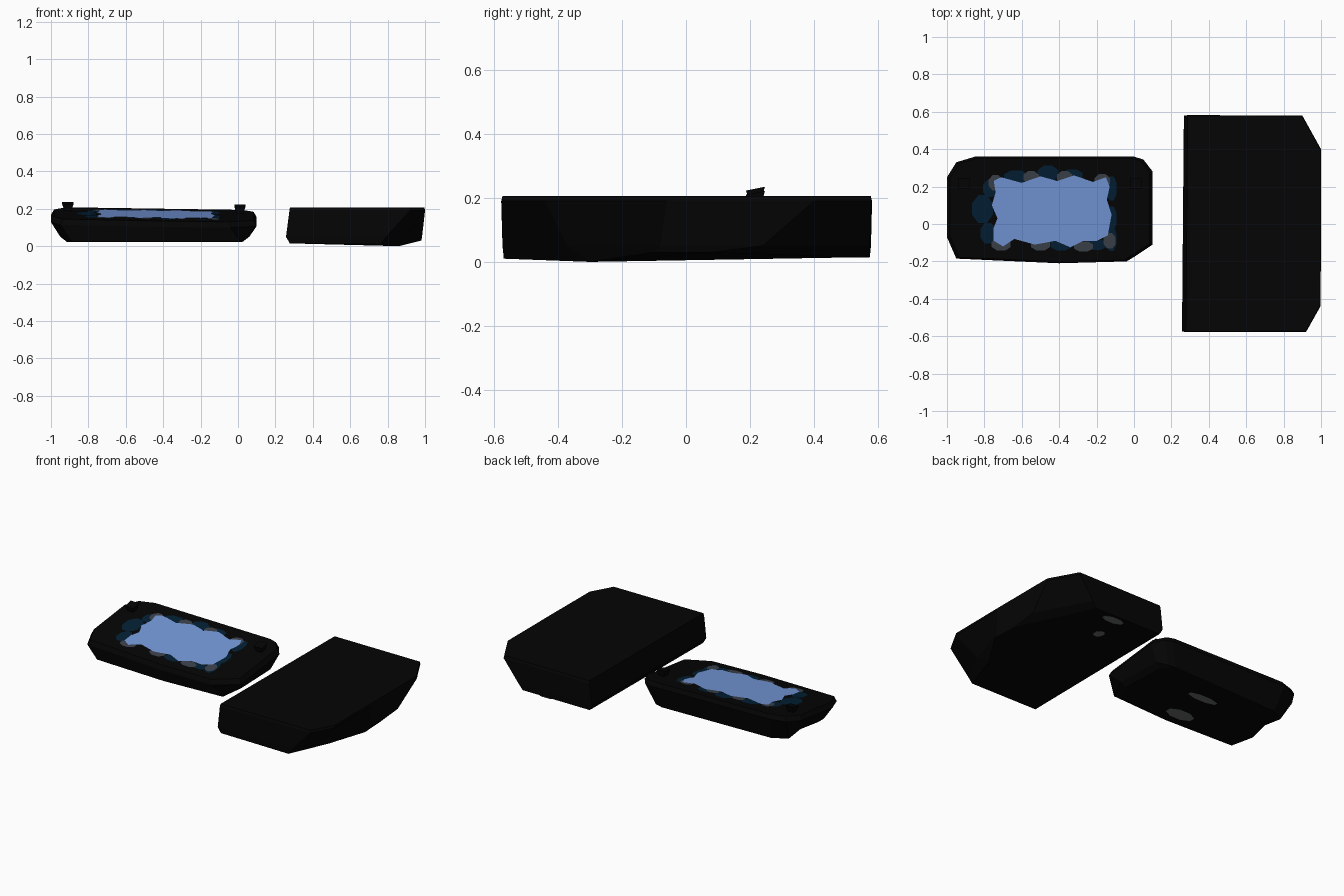
import bpy
import bmesh
import math

default_cube = bpy.data.objects.get("Cube")
if default_cube:
    bpy.data.objects.remove(default_cube, do_unlink=True)


def make_material(name, colour):
    material = bpy.data.materials.new(name)
    material.use_nodes = True
    material.diffuse_color = (*colour, 1)
    shader = material.node_tree.nodes["Principled BSDF"]
    shader.inputs["Base Color"].default_value = (*colour, 1)
    shader.inputs["Roughness"].default_value = 0.8
    return material


BLACK = make_material("black", (.0014, .0014, .0014))
BLUE = make_material("screen blue", (.18, .32, .71))
NAVY = make_material("dark navy", (.001, .014, .035))
GREY = make_material("slate grey", (.045, .053, .07))
WEAR = make_material("worn grey", (.13, .14, .14))


def finish(mesh_data, name, material, recalculate=True):
    """Turn a bmesh into a named, coloured object."""
    if recalculate:
        bmesh.ops.recalc_face_normals(mesh_data, faces=mesh_data.faces)
    mesh = bpy.data.meshes.new(name)
    mesh_data.to_mesh(mesh)
    mesh_data.free()
    mesh.materials.append(material)
    obj = bpy.data.objects.new(name, mesh)
    bpy.context.collection.objects.link(obj)
    return obj


def loft(name, levels, material):
    """Skin a stack of matching rings of points and cap both ends."""
    mesh_data = bmesh.new()
    rings = [[mesh_data.verts.new(point) for point in level] for level in levels]
    count = len(rings[0])
    for lower, upper in zip(rings, rings[1:]):
        for i in range(count):
            j = (i + 1) % count
            mesh_data.faces.new((lower[i], lower[j], upper[j], upper[i]))
    caps = [mesh_data.faces.new(rings[0]), mesh_data.faces.new(rings[-1])]
    bmesh.ops.triangulate(mesh_data, faces=caps)
    return finish(mesh_data, name, material)


def scaled(outline, factor, centre):
    return [tuple(c + (v - c) * factor for v, c in zip(point, centre)) for point in outline]


def plate(name, outline, height, material, facing_up=True):
    """Thin painted patch following a height rule."""
    mesh_data = bmesh.new()
    corners = [mesh_data.verts.new((x, y, height(x, y))) for x, y in outline]
    face = mesh_data.faces.new(corners)
    face.normal_update()
    if (face.normal.z > 0) != facing_up:
        face.normal_flip()
    return finish(mesh_data, name, material, recalculate=False)


def blob(x, y, radius_x, radius_y, sides=8):
    angles = [math.tau * (i + .5) / sides for i in range(sides)]
    return [(x + radius_x * math.cos(a), y + radius_y * math.sin(a)) for a in angles]


# Handheld body: sloping top, tapering underside with hollowed ends
def body_top(x, y):
    return .152 + .12 * y - .015 * x


body_centre = (-.45, .07)
body_outline = [(-1, -.07), (-.95, -.185), (-.4, -.21), (-.04, -.2), (.1, -.11),
                (.1, .28), (.05, .345), (0, .36), (-.85, .36), (-.95, .33), (-1, .25)]
body_base = [(-.95, -.05, .05), (-.89, -.17, .026), (-.4, -.19, .026), (.01, -.17, .026),
             (.06, -.05, .05), (.05, .26, .05), (0, .31, .03), (-.05, .32, .026),
             (-.82, .3, .026), (-.91, .25, .026), (-.92, .1, .055)]
loft("handheld_body", [
    [(x, y, .023) for x, y in scaled([p[:2] for p in body_base], .93, body_centre)],
    body_base,
    [(x, y, body_top(x, y) - .03) for x, y in body_outline],
    [(x, y, body_top(x, y)) for x, y in scaled(body_outline, .97, body_centre)],
], BLACK)


# Screen with ragged border patches
def above_body(gap):
    return lambda x, y: body_top(x, y) + gap


navy_spots = [(-.81, .08, .06, .08), (-.77, .19, .04, .05), (-.63, .25, .07, .04),
              (-.46, .27, .06, .045), (-.33, .26, .06, .035), (-.12, .19, .03, .07),
              (-.12, .03, .03, .07), (-.12, -.08, .03, .07), (-.39, -.11, .06, .035),
              (-.2, -.11, .06, .03), (-.78, -.05, .045, .06)]
grey_spots = [(-.74, .22, .04, .045), (-.55, .25, .045, .035), (-.37, .25, .045, .035),
              (-.17, .23, .045, .04), (-.71, -.11, .055, .035), (-.5, -.11, .055, .035),
              (-.27, -.12, .055, .03), (-.13, -.09, .035, .045)]
for name, spots, gap, material in (("screen_navy_border", navy_spots, .002, NAVY),
                                   ("screen_grey_border", grey_spots, .0035, GREY)):
    for index, spot in enumerate(spots):
        plate(f"{name}_{index + 1}", blob(*spot), above_body(gap + index * .0001), material)

screen_outline = [(-.75, .23), (-.71, .25), (-.6, .22), (-.5, .255), (-.41, .23),
                  (-.32, .26), (-.22, .225), (-.15, .25), (-.13, .2), (-.145, .13),
                  (-.12, .05), (-.14, -.06), (-.2, -.09), (-.27, -.09), (-.34, -.125),
                  (-.42, -.09), (-.53, -.11), (-.64, -.08), (-.7, -.12), (-.75, -.09),
                  (-.75, -.02), (-.73, .03), (-.76, .1), (-.74, .17)]
plate("screen", screen_outline, above_body(.005), BLUE)


# Flared shoulder studs with tilted tops
def stud(name, x, y, top):
    def square(radius, height, tilt):
        return [(px, py, height + (py - y) * tilt) for px, py in blob(x, y, radius, radius, 4)]
    loft(name, [square(.02, top - .06, 0), square(.042, top - .006, .2)], BLACK)


stud("left_stud", .01, .217, .222)
stud("right_stud", -.91, .217, .235)

# Large slab: clipped corners on one side, walls drawn in towards a narrower base
slab_top = [(.275, -.578), (.92, -.577), (.997, -.44), (1, -.06), (1, .4),
            (.9, .58), (.285, .582)]
slab_base = [(.277, -.57, .015), (.76, -.57, .01), (.86, -.3, 0), (.98, -.1, .03),
             (.97, .08, .03), (.77, .57, .013), (.287, .575, .015)]


def slab_waist(upper, lower):
    """Straight walls, with the long inner side bulging near its foot."""
    bulge = .02 if upper[0] < .3 else 0
    return (upper[0] * .2 + lower[0] * .8 - bulge, upper[1] * .5 + lower[1] * .5, .05)


loft("large_slab", [
    slab_base,
    [slab_waist(upper, lower) for upper, lower in zip(slab_top, slab_base)],
    [(x, y, .19) for x, y in slab_top],
    [(x, y, .206) for x, y in scaled(slab_top, .993, (.63, 0))],
], BLACK)

# Worn grey patches underneath
for name, spot, height in (("slab_wear_small", (.57, .36, .035, .04), .006),
                           ("slab_wear_large", (.61, .535, .08, .035), .006),
                           ("body_wear_front", (-.42, -.08, .1, .05), .02),
                           ("body_wear_back", (-.4, .15, .11, .03), .02)):
    plate(name, blob(*spot), lambda x, y: height, WEAR, facing_up=False)
